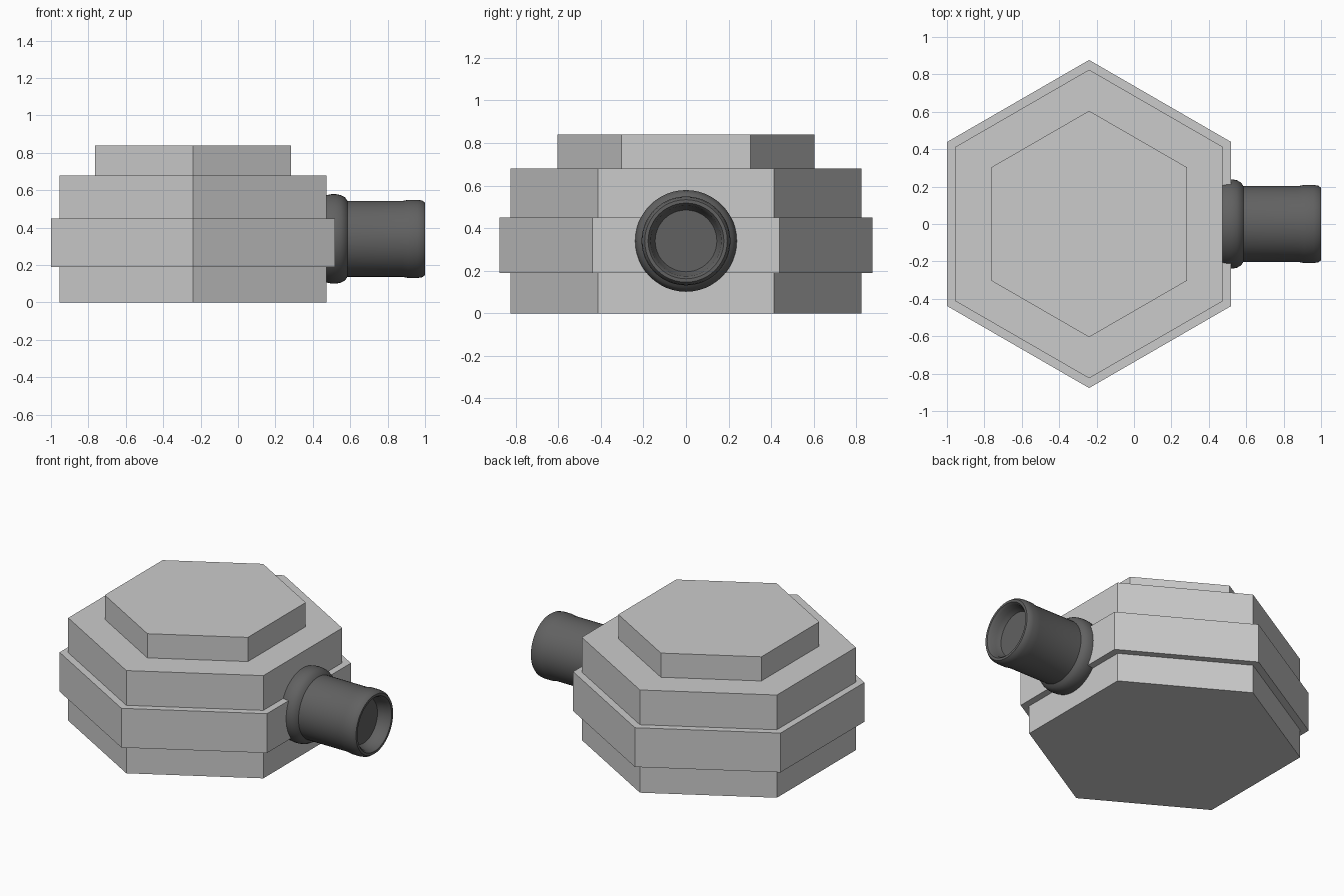
import bpy, bmesh
from math import cos, sin, pi
from mathutils import Matrix

if "Cube" in bpy.data.objects:
    bpy.data.objects.remove(bpy.data.objects["Cube"])


def lathe(name, profile, sides, phase, matrix):
    """Revolve (radius, height) points about z, cap both ends, then place."""
    bm = bmesh.new()
    rings = []
    for r, h in profile:
        rings.append([bm.verts.new((r * cos(phase + 2 * pi * i / sides),
                                    r * sin(phase + 2 * pi * i / sides), h))
                      for i in range(sides)])
    for a, b in zip(rings, rings[1:]):
        for i in range(sides):
            j = (i + 1) % sides
            bm.faces.new((a[i], a[j], b[j], b[i]))
    bm.faces.new(rings[0][::-1])
    bm.faces.new(rings[-1])
    bm.transform(matrix)
    bmesh.ops.recalc_face_normals(bm, faces=bm.faces)
    mesh = bpy.data.meshes.new(name)
    bm.to_mesh(mesh)
    bm.free()
    obj = bpy.data.objects.new(name, mesh)
    bpy.context.collection.objects.link(obj)
    return obj


# Stepped hexagonal body, corners pointing along y
tiers = [(0.825, 0, 0.19), (0.877, 0.19, 0.45), (0.825, 0.45, 0.68), (0.605, 0.68, 0.84)]
steps = [(r, z) for r, low, high in tiers for z in (low, high)]
lathe("hexagonal_body", steps, 6, pi / 2, Matrix.Translation((-0.24, 0, 0)))

# Round outlet pipe: flange, tube, rolled lip and shallow recess
pipe_profile = [
    (0.215, 0.44), (0.234, 0.475), (0.239, 0.50), (0.239, 0.525), (0.234, 0.55),
    (0.222, 0.572), (0.203, 0.585),
    (0.203, 0.88), (0.209, 0.91), (0.209, 0.96), (0.205, 0.985), (0.194, 1.0),
    (0.178, 1.0), (0.166, 0.985), (0.160, 0.95), (0.145, 0.92),
]
pipe = lathe("outlet_pipe", pipe_profile, 48, 0,
             Matrix.Translation((0, 0, 0.34)) @ Matrix.Rotation(pi / 2, 4, 'Y'))
dark = bpy.data.materials.new("dark_grey")
dark.diffuse_color = (0.12, 0.12, 0.12, 1)
dark.use_nodes = True
dark.node_tree.nodes["Principled BSDF"].inputs["Base Color"].default_value = dark.diffuse_color
pipe.data.materials.append(dark)
bpy.context.view_layer.objects.active = pipe
pipe.select_set(True)
bpy.ops.object.shade_smooth_by_angle(angle=pi / 6)
